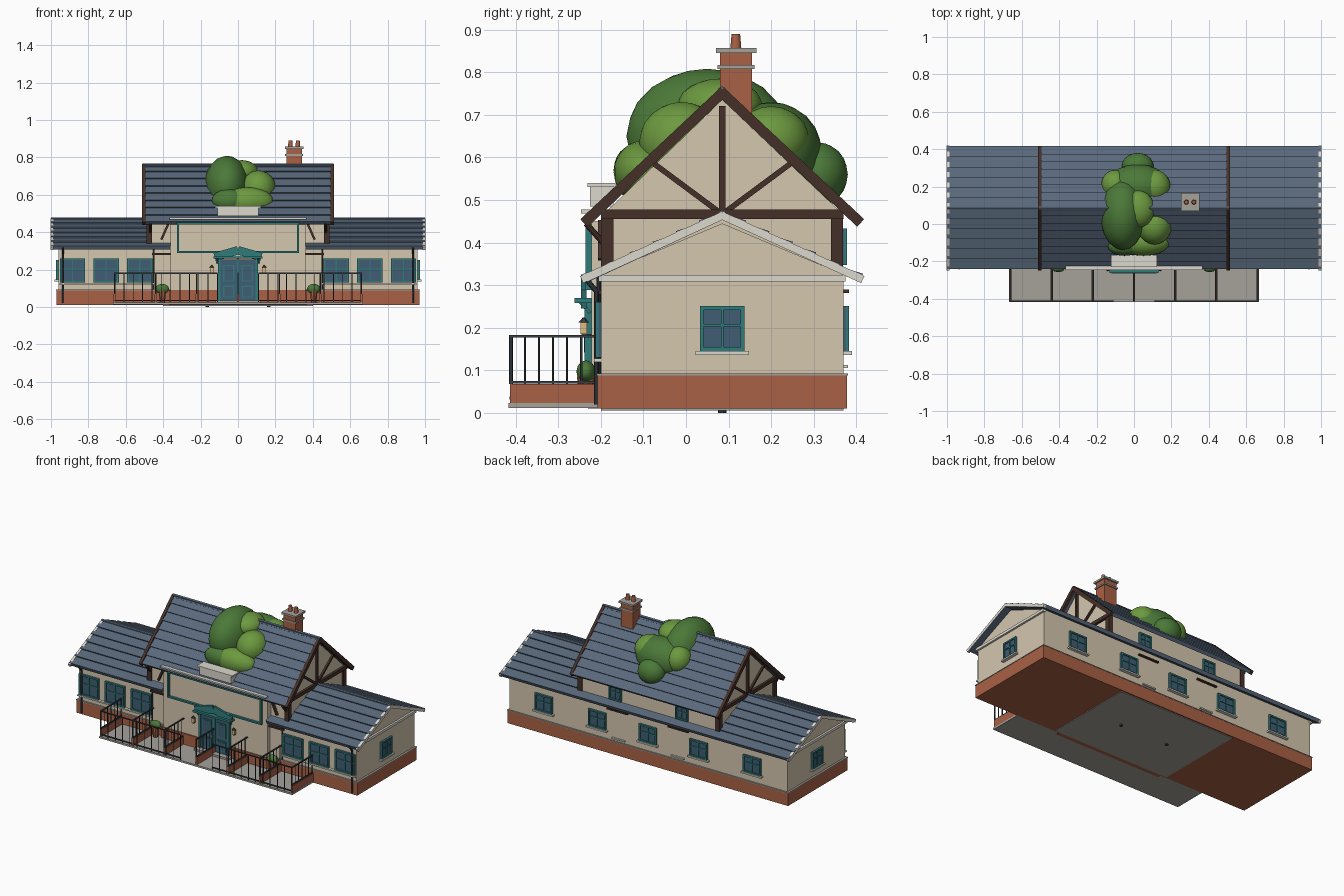
import bpy, bmesh, math
from mathutils import Vector, Matrix

if "Cube" in bpy.data.objects:
    bpy.data.objects.remove(bpy.data.objects["Cube"])

def mat(name, r, g, b):
    m = bpy.data.materials.new(name)
    m.diffuse_color = (r, g, b, 1)
    m.use_nodes = True
    m.node_tree.nodes["Principled BSDF"].inputs["Base Color"].default_value = m.diffuse_color
    return m

SLATE = mat("slate", .10, .14, .20)
CREAM = mat("cream", .66, .57, .43)
BRICK = mat("brick", .40, .12, .06)
TRIM = mat("white_trim", .72, .69, .62)
WOOD = mat("dark_wood", .06, .03, .022)
TEAL = mat("teal", .03, .20, .20)
GLASS = mat("glass", .05, .11, .17)
LEAF = mat("leaf", .07, .19, .04)
LIGHT_LEAF = mat("light_leaf", .15, .32, .05)
IRON = mat("iron", .04, .05, .06)
STONE = mat("stone", .38, .36, .33)
LAMP = mat("lamp", .75, .5, .2)

def add(name, bm, m, smooth=False):
    bmesh.ops.recalc_face_normals(bm, faces=bm.faces)
    me = bpy.data.meshes.new(name)
    bm.to_mesh(me)
    bm.free()
    me.materials.append(m)
    for p in me.polygons:
        p.use_smooth = smooth
    ob = bpy.data.objects.new(name, me)
    bpy.context.collection.objects.link(ob)
    return ob

def box(name, x0, x1, y0, y1, z0, z1, m):
    bm = bmesh.new()
    bmesh.ops.create_cube(bm, size=1, matrix=Matrix.Translation(((x0+x1)/2, (y0+y1)/2, (z0+z1)/2))
                          @ Matrix.Diagonal((abs(x1-x0), abs(y1-y0), abs(z1-z0), 1)))
    return add(name, bm, m)

def frame(p, q):
    p, q = Vector(p), Vector(q)
    d = (q - p).normalized()
    side = Vector((0, 1, 0)) if abs(d.x) > .9 else Vector((1, 0, 0))
    y = d.cross(side).normalized()
    r = Matrix((y.cross(d), y, d)).transposed().to_4x4()
    return Matrix.Translation((p + q) / 2) @ r, (q - p).length

def beam(name, p, q, a, b, m):
    M, L = frame(p, q)
    bm = bmesh.new()
    bmesh.ops.create_cube(bm, size=1, matrix=M @ Matrix.Diagonal((a, b, L, 1)))
    return add(name, bm, m)

def rod(name, p, q, r, m, r2=None, n=10):
    M, L = frame(p, q)
    bm = bmesh.new()
    bmesh.ops.create_cone(bm, cap_ends=True, segments=n, radius1=r, radius2=r if r2 is None else r2, depth=L, matrix=M)
    return add(name, bm, m)

def blob(name, c, s, m):
    bm = bmesh.new()
    bmesh.ops.create_icosphere(bm, subdivisions=3, radius=1, matrix=Matrix.Translation(c) @ Matrix.Diagonal((*s, 1)))
    return add(name, bm, m, True)

def prism(name, x0, x1, prof, m):
    bm = bmesh.new()
    f = bm.faces.new([bm.verts.new((x0, y, z)) for y, z in prof])
    ext = bmesh.ops.extrude_face_region(bm, geom=[f])['geom']
    bmesh.ops.translate(bm, vec=(x1 - x0, 0, 0), verts=[v for v in ext if isinstance(v, bmesh.types.BMVert)])
    return add(name, bm, m)

def slope(name, x0, x1, eave, ridge, n, t=.02, lip=.008):
    # sloping roof with overlapping slate courses
    e, r = Vector(eave), Vector(ridge)
    nv = Vector((-(r - e).y, (r - e).x)).normalized()
    nv = nv if nv.y > 0 else -nv
    pts = [e - nv * t]
    for i in range(n):
        pts += [e.lerp(r, i / n) + nv * .002, e.lerp(r, (i + 1) / n) - nv * (lip - .002)]
    pts.append(r - nv * t)
    prism(name, x0, x1, pts, SLATE)

def window(name, c, n, w, h, sill=True, bars=1):
    # framed window on a wall facing n (axis-aligned)
    def part(nm, a0, a1, z0, z1, d, m):
        if n[1]:
            box(nm, c[0]+a0, c[0]+a1, c[1], c[1]+n[1]*d, c[2]+z0, c[2]+z1, m)
        else:
            box(nm, c[0], c[0]+n[0]*d, c[1]+a0, c[1]+a1, c[2]+z0, c[2]+z1, m)
    f = .009
    part(name+"_glass", -w/2, w/2, -h/2, h/2, .006, GLASS)
    for s in (-1, 1):
        part(name+"_jamb", s*w/2, s*(w/2-f), -h/2, h/2, .013, TEAL)
        part(name+"_rail", -w/2, w/2, s*h/2, s*(h/2-f), .013, TEAL)
    part(name+"_mullion", -.003, .003, -h/2, h/2, .011, TEAL)
    part(name+"_bar", -w/2, w/2, .005, .011, .011, TEAL)
    if sill:
        part(name+"_sill", -w/2-.01, w/2+.01, -h/2-.009, -h/2, .02, TRIM)

RY = .085  # ridge line
# plinth, feet and lower walls
box("plinth", -.97, .97, -.208, .378, .01, .09, BRICK)
box("plinth_cap", -.972, .972, -.21, .38, .088, .093, STONE)
box("base_plate", -.4, .4, -.2, .37, .006, .012, STONE)
prism("lower_walls", -.96, .96, [(-.2, .09), (.37, .09), (.37, .325), (RY, .445), (-.2, .325)], CREAM)
# front bay
box("bay_plinth", -.37, .37, -.23, -.19, .01, .09, BRICK)
box("bay_wall", -.36, .36, -.222, -.15, .09, .45, CREAM)
# upper storey
prism("upper_walls", -.48, .48, [(-.19, .3), (.365, .3), (.365, .47), (RY, .735), (-.19, .47)], CREAM)
# roofs
slope("lower_roof_back", -1, 1, (.415, .325), (RY, .475), 6)
slope("upper_roof_front", -.51, .51, (-.24, .455), (RY, .765), 8)
slope("upper_roof_back", -.51, .51, (.415, .455), (RY, .765), 8)
rod("upper_ridge_cap", (-.51, RY, .757), (.51, RY, .757), .01, SLATE, n=6)
box("front_cornice", -.365, .365, -.247, -.225, .468, .477, TRIM)

for s in (-1, 1):
    slope("lower_roof_front", s*.36, s*1, (-.24, .325), (RY, .475), 6)
    rod("lower_ridge_cap", (s*.48, RY, .468), (s*1, RY, .468), .009, SLATE, n=6)
    box("wing_gable_band", s*.955, s*.972, -.205, .375, .308, .324, TRIM)
    window("side_window", (s*.96, RY, .198), (s, 0), .105, .105)
    box("upper_tie_beam", s*.478, s*.495, -.2, .37, .455, .477, WOOD)
    beam("king_post", (s*.484, RY, .47), (s*.484, RY, .72), .016, .016, WOOD)
    for t in (-1, 1):
        Y = lambda d: RY + t * d
        beam("wing_verge_board", (s*.994, Y(.33), .313), (s*.994, Y(-.002), .464), .016, .018, TRIM)
        beam("upper_barge_board", (s*.504, Y(.325), .446), (s*.504, Y(-.004), .755), .018, .024, WOOD)
        beam("gable_strut", (s*.484, Y(.005), .47), (s*.484, Y(.16), .585), .014, .013, WOOD)
        box("corner_post", s*.46, s*.49, Y(.255), Y(.284), .34, .47, WOOD)
        rod("downpipe", (s*.935, Y(.295), .02), (s*.935, Y(.295), .285), .006, IRON) if t < 0 else None
    rod("downpipe_bend", (s*.935, -.21, .285), (s*.935, -.238, .318), .006, IRON)
    # front eave braces and shelf timbers
    beam("eave_brace", (s*.41, -.2, .36), (s*.37, -.2, .45), .012, .014, WOOD)
    rod("bay_downpipe", (s*.45, -.205, .09), (s*.45, -.205, .32), .005, IRON)
    rod("bracket", (s*.47, -.195, .4), (s*.47, -.235, .445), .007, WOOD)
    box("front_timber", s*.36, s*.46, -.212, -.198, .278, .288, WOOD)
    # windows
    for x in (.525, .705, .885):
        window("front_window", (s*x, -.2, .195), (0, -1), .135, .13, False)
    box("front_sill", s*.45, s*.96, -.216, -.2, .12, .128, TRIM)
    for x in (.35, .72):
        window("back_window", (s*x, .37, .198), (0, 1), .12, .105)
    window("back_upper_window", (s*.23, .365, .39), (0, 1), .085, .085, False)
    box("back_timber", s*.14, s*.28, .368, .383, .282, .29, WOOD)
    box("back_vent", s*.16, s*.25, .368, .38, .105, .113, TRIM)
    # lantern, shrub and foot
    box("lantern", s*.14-.008, s*.14+.008, -.248, -.232, .185, .212, LAMP)
    rod("lantern_top", (s*.14, -.24, .212), (s*.14, -.24, .224), .013, IRON, .002, 6)
    box("lantern_arm", s*.14-.003, s*.14+.003, -.245, -.22, .178, .185, IRON)
    blob("shrub", (s*.405, -.235, .097), (.036, .022, .026), LEAF)
    rod("shrub_pot", (s*.405, -.235, .022), (s*.405, -.235, .085), .015, BRICK, .021)
    rod("foot", (s*.165, RY, 0), (s*.165, RY, .012), .01, IRON)
window("back_window", (0, .37, .198), (0, 1), .12, .105)

# teal panel frame on the bay
for s in (-1, 1):
    box("panel_side", s*.325, s*.315, -.236, -.22, .29, .45, TEAL)
box("panel_bottom", -.325, .325, -.236, -.22, .288, .298, TEAL)
box("panel_top", -.325, .325, -.236, -.22, .442, .452, TEAL)

# double door with gabled canopy and step
box("door_leaf", -.095, .095, -.232, -.215, .03, .255, GLASS)
for x in (-.1, 0, .1):
    box("door_frame", x-.006, x+.006, -.238, -.215, .03, .26, TEAL)
for s in (-1, 1):
    for z0, z1 in ((.05, .115), (.135, .225)):
        box("door_panel", s*.02, s*.08, -.237, -.22, z0, z1, TEAL)
        box("door_pane", s*.027, s*.073, -.239, -.22, z0+.007, z1-.007, GLASS)
    beam("canopy_slope", (s*.125, -.24, .267), (0, -.24, .303), .012, .045, TEAL)
    beam("canopy_bracket", (s*.11, -.225, .235), (s*.11, -.255, .267), .01, .008, TEAL)
box("canopy_beam", -.13, .13, -.262, -.22, .258, .27, TEAL)
box("door_step", -.12, .12, -.265, -.2, .02, .035, STONE)

# flower box on the roof
box("flower_box", -.11, .11, -.225, -.17, .485, .53, TRIM)
box("flower_box_rim", -.122, .122, -.231, -.165, .53, .54, TRIM)

# terrace with brick dividers and iron railings
box("terrace_slab", -.667, .667, -.417, -.2, .012, .023, STONE)
for x in (-.66, -.44, -.22, 0, .22, .44, .66):
    box("divider_wall", x-.006, x+.006, -.413, -.205, .022, .068, BRICK)
    for z in (.072, .18):
        beam("divider_rail", (x, -.415, z), (x, -.205, z), .008, .006, IRON)
    for i in range(7):
        y = -.411 + i * .033
        rod("divider_baluster", (x, y, .068), (x, y, .18), .0045 if i == 0 else .0025, IRON, n=6)
for s in (-1, 1):
    for z in (.035, .18):
        beam("front_rail", (s*.11, -.411, z), (s*.66, -.411, z), .006, .006, IRON)
    for i in range(12):
        x = s * (.11 + .05 * i)
        rod("front_baluster", (x, -.411, .022), (x, -.411, .18), .0025, IRON, n=6)

# chimney
box("chimney_stack", .258, .342, .08, .155, .65, .85, BRICK)
box("chimney_band", .252, .348, .074, .161, .808, .817, STONE)
box("chimney_cap", .25, .35, .07, .165, .845, .857, STONE)
for x in (.28, .32):
    rod("chimney_pot", (x, .117, .855), (x, .117, .89), .013, BRICK, .01, 12)

# foliage growing over the roof
for c, r, m in [((-.06, .05, .65), (.12, .19, .158), LEAF), ((.02, .2, .61), (.17, .12, .12), LEAF),
                ((.11, -.01, .635), (.092, .1, .095), LIGHT_LEAF), ((.05, -.1, .565), (.14, .07, .075), LIGHT_LEAF),
                ((.11, .2, .64), (.085, .09, .08), LIGHT_LEAF), ((-.1, .21, .63), (.075, .08, .08), LIGHT_LEAF),
                ((.02, .31, .56), (.085, .07, .075), LEAF), ((-.05, -.12, .57), (.09, .05, .06), LEAF),
                ((.02, .08, .72), (.09, .1, .065), LIGHT_LEAF)]:
    blob("foliage", c, r, m)
